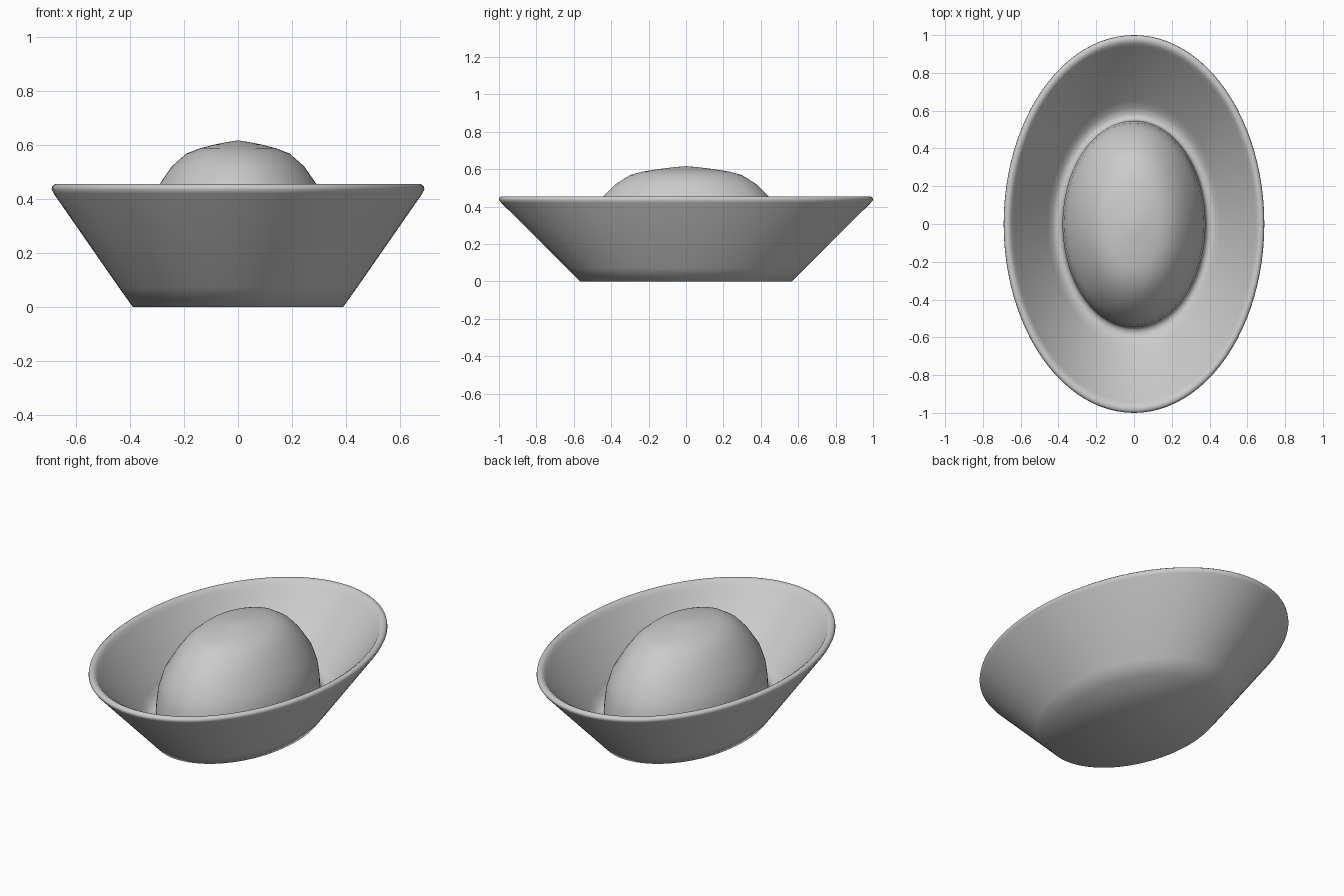
import bpy, bmesh, math
from mathutils import Vector

if "Cube" in bpy.data.objects:
    bpy.data.objects.remove(bpy.data.objects["Cube"])

SEGMENTS = 96


def loft_ovals(name, rings, apex_z):
    """Skin stacked oval rings (x radius, y radius, z), flat base, pointed cap."""
    bm = bmesh.new()
    loops = []
    for rx, ry, z in rings:
        loops.append([bm.verts.new((rx * math.cos(a), ry * math.sin(a), z))
                      for a in (2 * math.pi * i / SEGMENTS for i in range(SEGMENTS))])
    for low, high in zip(loops, loops[1:]):
        for i in range(SEGMENTS):
            j = (i + 1) % SEGMENTS
            bm.faces.new((low[i], low[j], high[j], high[i]))
    bm.faces.new(loops[0][::-1])
    tip = bm.verts.new((0, 0, apex_z))
    for i in range(SEGMENTS):
        bm.faces.new((loops[-1][i], loops[-1][(i + 1) % SEGMENTS], tip))
    bmesh.ops.recalc_face_normals(bm, faces=bm.faces)
    mesh = bpy.data.meshes.new(name)
    bm.to_mesh(mesh)
    bm.free()
    obj = bpy.data.objects.new(name, mesh)
    bpy.context.collection.objects.link(obj)
    bpy.context.view_layer.objects.active = obj
    obj.select_set(True)
    bpy.ops.object.shade_smooth_by_angle(angle=math.radians(62))
    return obj


# Flared outer wall with a rounded lip
outer = [(.39, .565, 0), (.44, .635, .07), (.683, .988, .42), (.69, 1.0, .435),
         (.688, .998, .446), (.678, .988, .454)]
# Inner wall down to the groove around the dome
inner = [(.665, .972, .454), (.652, .955, .445), (.64, .94, .425),
         (.455, .65, .16), (.432, .615, .129), (.41, .583, .117), (.39, .558, .12)]
# Full dome rising from the groove
dome = [(.38, .548, .14), (.378, .546, .2), (.368, .535, .28), (.345, .505, .36),
        (.29, .44, .455), (.245, .375, .52), (.19, .3, .568), (.14, .23, .587),
        (.09, .145, .6), (.04, .065, .61)]

loft_ovals("oval_bowl_with_dome", outer + inner + dome, .616)
